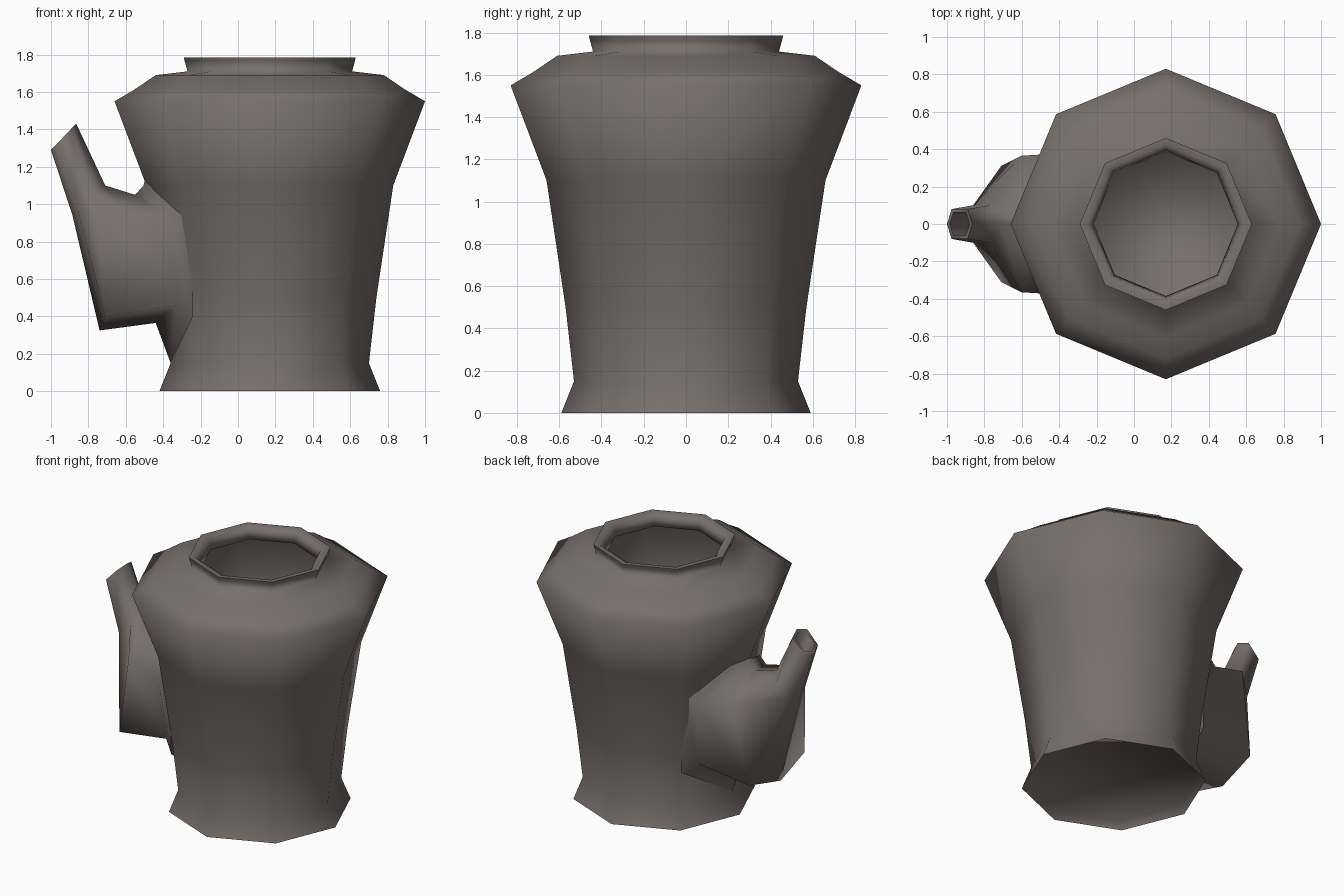
import bpy, bmesh, math
from mathutils import Vector

if "Cube" in bpy.data.objects:
    bpy.data.objects.remove(bpy.data.objects["Cube"])

clay = bpy.data.materials.new("dark_clay")
clay.diffuse_color = (0.19, 0.16, 0.15, 1.0)
clay.use_nodes = True
clay.node_tree.nodes["Principled BSDF"].inputs["Base Color"].default_value = clay.diffuse_color


def loft(name, loops, cap_start, cap_end, angle):
    """Skin a stack of equally sized vertex loops."""
    bm = bmesh.new()
    rings = [[bm.verts.new(p) for p in loop] for loop in loops]
    n = len(rings[0])
    for a, b in zip(rings, rings[1:]):
        for i in range(n):
            j = (i + 1) % n
            bm.faces.new((a[i], a[j], b[j], b[i]))
    if cap_start:
        bm.faces.new(rings[0][::-1])
    if cap_end:
        bm.faces.new(rings[-1])
    bmesh.ops.recalc_face_normals(bm, faces=bm.faces)
    mesh = bpy.data.meshes.new(name)
    bm.to_mesh(mesh)
    bm.free()
    mesh.materials.append(clay)
    obj = bpy.data.objects.new(name, mesh)
    bpy.context.collection.objects.link(obj)
    bpy.ops.object.select_all(action='DESELECT')
    obj.select_set(True)
    bpy.context.view_layer.objects.active = obj
    bpy.ops.object.shade_smooth_by_angle(angle=math.radians(angle))
    return obj


def octagon(r, z, cx=0.17):
    return [(cx + r * math.cos(k * math.pi / 4), r * math.sin(k * math.pi / 4), z)
            for k in range(8)]


# Eight-sided pot: recessed foot, outer wall, rim, inner wall, floor
profile = [
    (0.56, 0.05), (0.59, 0.0), (0.53, 0.15), (0.57, 0.5), (0.66, 1.1),
    (0.83, 1.55), (0.72, 1.615), (0.61, 1.69), (0.44, 1.71),
    (0.455, 1.765), (0.46, 1.785), (0.425, 1.785), (0.395, 1.765), (0.385, 1.70),
    (0.57, 1.63), (0.75, 1.54), (0.60, 1.1), (0.51, 0.5), (0.47, 0.1),
]
loft("pot_body", [octagon(r, z) for r, z in profile], True, True, 100)


# Six-sided spout: each section is bottom, lower side, upper side, top
def hexagon(bottom, low, high, top):
    (bx, bz), (lx, ly, lz), (hx, hy, hz), (tx, tz) = bottom, low, high, top
    return [Vector(p) for p in ((bx, 0, bz), (lx, -ly, lz), (hx, -hy, hz),
                                (tx, 0, tz), (hx, hy, hz), (lx, ly, lz))]


def inset(loop, factor, shift=(0, 0, 0)):
    c = sum(loop, Vector()) / len(loop)
    return [c + (p - c) * factor + Vector(shift) for p in loop]


root = hexagon((-0.36, 0.15), (-0.24, 0.40, 0.40), (-0.25, 0.41, 0.98), (-0.48, 1.21))
joint = hexagon((-0.44, 0.365), (-0.33, 0.33, 0.46), (-0.36, 0.38, 0.90), (-0.505, 1.10))
belly = hexagon((-0.74, 0.325), (-0.71, 0.31, 0.40), (-0.60, 0.365, 0.96), (-0.55, 1.05))
neck = hexagon((-0.885, 0.94), (-0.86, 0.10, 0.98), (-0.77, 0.10, 1.06), (-0.71, 1.10))
tip = hexagon((-1.0, 1.29), (-0.975, 0.08, 1.315), (-0.89, 0.08, 1.405), (-0.865, 1.43))
loft("spout", [root, joint, belly, neck, tip, inset(tip, 0.78),
               inset(tip, 0.75, (0.10, 0, -0.25))], False, True, 85)
